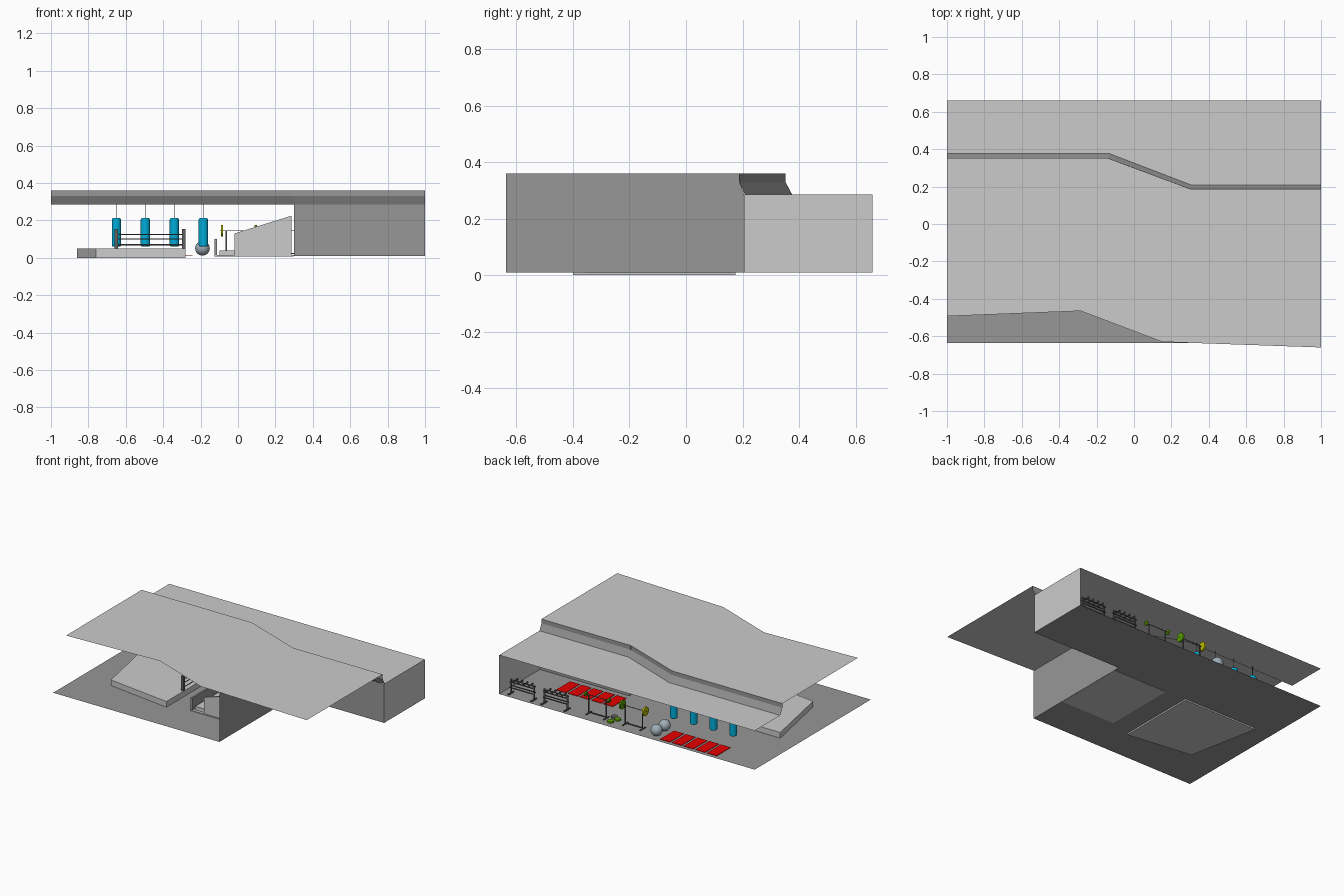
import bpy, bmesh, math
from mathutils import Vector

if "Cube" in bpy.data.objects:
    bpy.data.objects.remove(bpy.data.objects["Cube"])


def material(name, rgb):
    m = bpy.data.materials.new(name)
    m.diffuse_color = (*rgb, 1)
    m.use_nodes = True
    m.node_tree.nodes["Principled BSDF"].inputs["Base Color"].default_value = m.diffuse_color
    return m


RED = material("red", (0.80, 0.0, 0.0))
BLUE = material("blue", (0.0, 0.42, 0.70))
GREEN = material("green", (0.10, 0.35, 0.0))
YELLOW = material("yellow", (0.50, 0.50, 0.0))
STEEL = material("blue_grey", (0.35, 0.42, 0.47))
DARK = material("dark_metal", (0.12, 0.12, 0.12))
ROOF = material("roof_grey", (0.56, 0.56, 0.56))
FLOOR = material("floor_grey", (0.31, 0.31, 0.31))


def make(name, verts, faces, mat=None):
    me = bpy.data.meshes.new(name)
    me.from_pydata(verts, [], faces)
    ob = bpy.data.objects.new(name, me)
    bpy.context.collection.objects.link(ob)
    if mat:
        me.materials.append(mat)
    return ob


def sheet(name, pts, z, mat):
    return make(name, [(x, y, z) for x, y in pts], [range(len(pts))], mat)


def prism(name, a, b, mat=None):
    """Solid between two matching outlines."""
    n = len(a)
    faces = [list(range(n))[::-1], list(range(n, 2 * n))]
    faces += [(i, (i + 1) % n, n + (i + 1) % n, n + i) for i in range(n)]
    ob = make(name, a + b, faces, mat)
    bm = bmesh.new()
    bm.from_mesh(ob.data)
    bmesh.ops.recalc_face_normals(bm, faces=bm.faces)
    bm.to_mesh(ob.data)
    bm.free()
    return ob


def box(name, x0, x1, y0, y1, z0, z1, mat=None):
    c = [(x0, y0), (x1, y0), (x1, y1), (x0, y1)]
    return prism(name, [(x, y, z0) for x, y in c], [(x, y, z1) for x, y in c], mat)


def side_prism(name, xz, y0, y1, mat):
    return prism(name, [(x, y0, z) for x, z in xz], [(x, y1, z) for x, z in xz], mat)


def rod(name, p, q, r, mat=None, sides=8, bevel=0):
    p, q = Vector(p), Vector(q)
    d = q - p
    bpy.ops.mesh.primitive_cylinder_add(vertices=sides, radius=r, depth=d.length, location=(p + q) / 2,
                                        rotation=d.to_track_quat('Z', 'Y').to_euler())
    ob = bpy.context.object
    ob.name = name
    if mat:
        ob.data.materials.append(mat)
    if bevel:
        m = ob.modifiers.new("round", 'BEVEL')
        m.width, m.segments, m.limit_method = bevel, 3, 'ANGLE'
    bpy.ops.object.shade_smooth_by_angle()
    return ob


F, LOW, HIGH = 0.010, 0.285, 0.36     # floor, low ceiling, high ceiling
G = F + 0.002                         # things standing on the floor

# Building shell: L-shaped floor, three walls
sheet("floor", [(-1, -.637), (.3, -.637), (.3, .205), (1, .205), (1, .66), (-1, .66)], F, FLOOR)
make("inner_wall", [(.3, -.637, F), (.3, .205, F), (.3, .205, LOW), (.3, .19, .33), (.3, .19, HIGH), (.3, -.637, HIGH)],
     [range(6)], FLOOR)
make("hall_wall", [(.3, .205, F), (1, .205, F), (1, .205, LOW), (.3, .205, LOW)], [range(4)], FLOOR)
make("end_wall", [(1, .205, F), (1, .66, F), (1, .66, LOW), (1, .205, LOW)], [range(4)], ROOF)

# Two roofs and the stepped fascia between them
upper = [(-1, .352), (-.14, .352), (.3, .188), (1, .188)]
lower = [(-1, .376), (-.13, .376), (.305, .209), (1, .209)]
sheet("high_roof", [(-1, -.493), (-.285, -.465), (.15, -.63), (1, -.66)] + upper[::-1], HIGH, ROOF)
sheet("low_roof", lower + [(1, .66), (-1, .66)], LOW, ROOF)
rows = ([(x, y, HIGH) for x, y in upper] + [(x, y, .33) for x, y in upper] + [(x, y, LOW) for x, y in lower])
make("roof_step", rows, [(r + i + 4, r + i + 5, r + i + 1, r + i) for r in (0, 4) for i in range(3)], FLOOR)

# Boxing ring: skewed platform, posts and ropes on two sides
quad = [(-.76, -.335), (-.28, -.40), (-.28, .175), (-.86, .175)]
prism("ring_platform", [(x, y, 0) for x, y in quad], [(x, y, .05) for x, y in quad])
posts = [(-.29, -.20), (-.29, .155), (-.65, .155)]
for x, y in posts:
    box("ring_post", x - .009, x + .009, y - .009, y + .009, .05, .155, DARK)
for (x, y), (nx, ny) in zip(posts, posts[1:]):
    for z in (.07, .10, .125):
        rod("ring_rope", (x, y, z), (nx, ny, z), .003, DARK, 6)

# Bleachers rising to the inner wall
box("stand_base", -.125, .298, -.355, .165, .008, .015, ROOF)
steps = [(.285, .014), (-.10, .014)]
for i in range(5):
    x, z = -.10 + .08 * i, .04 + .038 * i
    steps += [(x, z), (min(x + .08, .285), z)]
side_prism("stand_steps", steps, -.335, .145, ROOF)
for y in (-.35, .145):
    side_prism("stand_side", [(-.02, .014), (.285, .014), (.285, .225), (-.02, .13)], y, y + .015, ROOF)
box("stand_front_rail", -.125, -.112, -.35, .16, .014, .10, FLOOR)

# Exercise mats, two rows of five
for x0, y0 in ((.29, .25), (-.685, .48)):
    for i in range(5):
        x = x0 + i * .0915
        box("exercise_mat", x, x + .076, y0, y0 + .155, G, G + .003, RED)

# Hanging punch bags
for x in (-.65, -.495, -.34, -.185):
    rod("punch_bag", (x, .40, .06), (x, .40, .212), .025, BLUE, 24, .008)
    rod("bag_chain", (x, .40, .21), (x, .40, LOW), .002, DARK, 6)

# Exercise balls
for y in (.60, .51):
    bpy.ops.mesh.primitive_uv_sphere_add(segments=24, ring_count=16, radius=.039, location=(-.19, y, .051))
    ball = bpy.context.object
    ball.name = "exercise_ball"
    ball.data.materials.append(STEEL)
    bpy.ops.object.shade_smooth_by_angle()

# Dumbbell racks
for x0 in (.76, .50):
    x1 = x0 + .18
    for x in (x0, x1):
        box("rack_foot", x - .005, x + .005, .585, .645, G, .02, DARK)
        box("rack_upright", x - .004, x + .004, .605, .613, G, .115, DARK)
    for z in (.06, .10):
        for y in (.595, .625):
            box("rack_rail", x0, x1, y - .003, y + .003, z - .003, z + .003, DARK)
    for i in range(4):
        x = x0 + .03 + i * .04
        rod("dumbbell_handle", (x, .585, .11), (x, .635, .11), .003, DARK, 6)
        for y in (.582, .626):
            rod("dumbbell_head", (x, y, .11), (x, y + .012, .11), .007, DARK, 10)

# Barbells on stands
for x0, plates in ((.20, (GREEN, GREEN)), (-.085, (YELLOW, GREEN))):
    x1, k = x0 + .18, (.016 if x0 > 0 else .031)
    rod("barbell_bar", (x0 - .012, .575, .145), (x1 + .012, .575, .145), .0025, DARK)
    for x, mat in ((x0, plates[0]), (x1, plates[1])):
        rod("barbell_plate", (x - .006, .575, .145), (x + .006, .575, .145), k, mat, 20)
    for x in (x0 + .022, x1 - .022):
        box("barbell_upright", x - .003, x + .003, .572, .578, G, .145, DARK)
        box("barbell_foot", x - .004, x + .004, .545, .605, G, .018, DARK)
    box("barbell_crossbar", x0 + .022, x1 - .022, .572, .578, .02, .026, DARK)

# Loose plates on the floor
for x, y, mat in ((.17, .60, GREEN), (.15, .55, GREEN), (.19, .53, DARK)):
    rod("floor_plate", (x, y, G), (x, y, G + .01), .022, mat, 20)
